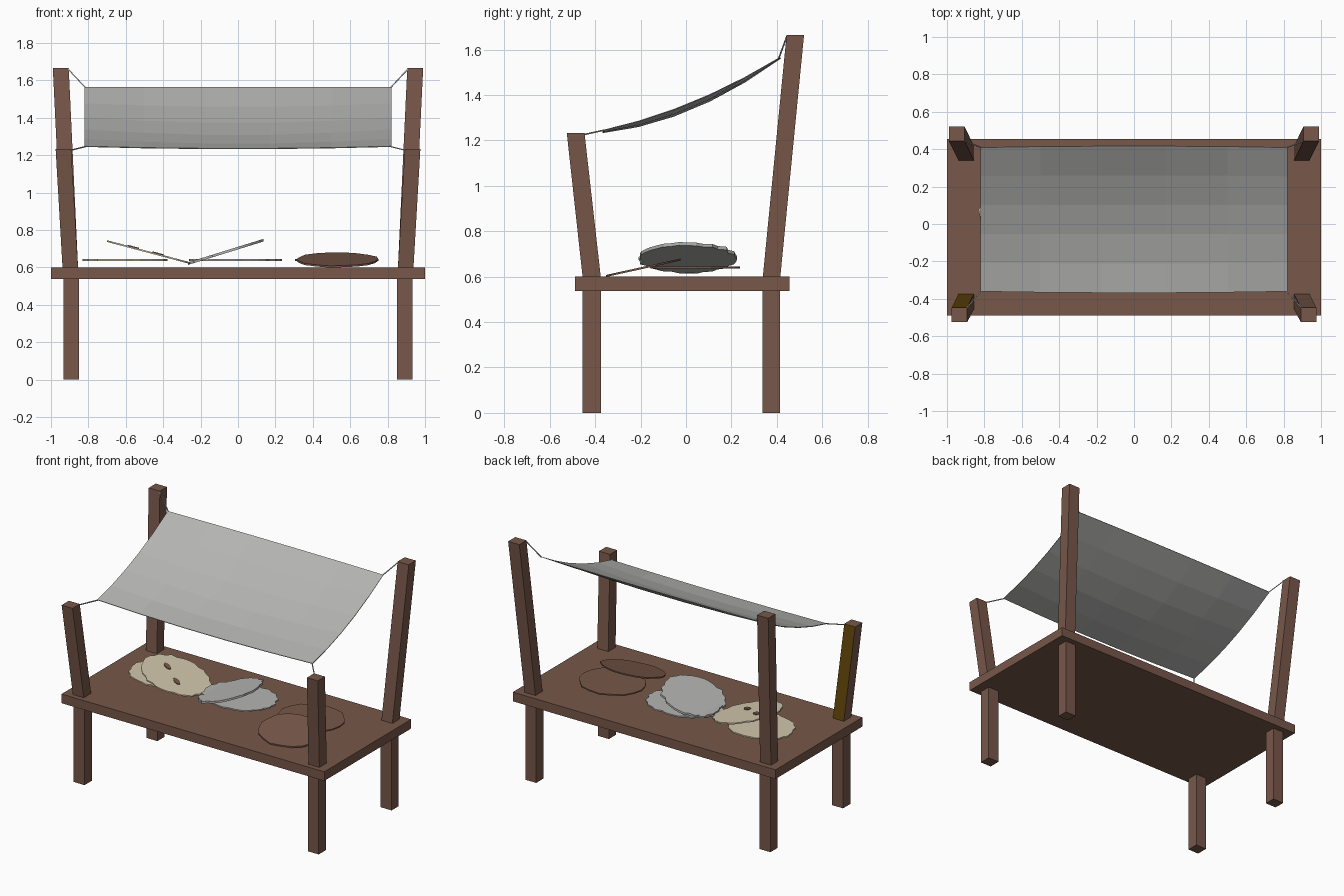
import bpy, bmesh, math, random
from mathutils import Vector

if "Cube" in bpy.data.objects:
    bpy.data.objects.remove(bpy.data.objects["Cube"])

random.seed(4)


def material(name, rgb):
    m = bpy.data.materials.new(name)
    m.diffuse_color = (*rgb, 1)
    m.use_nodes = True
    m.node_tree.nodes["Principled BSDF"].inputs["Base Color"].default_value = m.diffuse_color
    return m


WOOD = material("brown wood", (0.185, 0.095, 0.067))
OCHRE = material("dark ochre", (0.12, 0.06, 0.003))
CLOTH = material("pale grey", (0.46, 0.46, 0.45))
BONE = material("bone", (0.64, 0.57, 0.41))


def make(name, bm, *mats):
    bmesh.ops.recalc_face_normals(bm, faces=bm.faces)
    me = bpy.data.meshes.new(name)
    bm.to_mesh(me)
    bm.free()
    for m in mats:
        me.materials.append(m)
    ob = bpy.data.objects.new(name, me)
    bpy.context.collection.objects.link(ob)
    return ob


def loft(name, rings, *mats):
    """Closed solid between two rings of points."""
    bm = bmesh.new()
    a, b = [[bm.verts.new(p) for p in r] for r in rings]
    n = len(a)
    bm.faces.new(a[::-1])
    bm.faces.new(b)
    for i in range(n):
        j = (i + 1) % n
        bm.faces.new((a[i], a[j], b[j], b[i]))
    return make(name, bm, *mats)


def rect(x0, x1, y0, y1, z):
    return [(x0, y0, z), (x1, y0, z), (x1, y1, z), (x0, y1, z)]


def cord(name, p, q, r=0.004):
    p, q = Vector(p), Vector(q)
    u = (q - p).orthogonal().normalized() * r
    v = (q - p).normalized().cross(u)
    ring = [u, v, -u, -v]
    loft(name, [[p + d for d in ring], [q + d for d in ring]], CLOTH)


# Table top
loft("table_top", [rect(-1, 1, -0.49, 0.455, 0.537), rect(-1, 1, -0.49, 0.455, 0.6)], WOOD)

# Legs, leaning canopy posts and cords, mirrored left and right
for s, side in ((-1, "left"), (1, "right")):
    for end, y0, y1, t0, t1, xa, xb, top in (
            ("front", -0.455, -0.375, -0.525, -0.447, 0.892, 0.975, 1.232),
            ("back", 0.338, 0.415, 0.443, 0.52, 0.905, 0.99, 1.665)):
        loft(f"{end}_{side}_leg",
             [rect(s * 0.85, s * 0.933, y0, y1, 0), rect(s * 0.85, s * 0.933, y0, y1, 0.54)], WOOD)
        post = loft(f"{end}_{side}_post",
                    [rect(s * 0.855, s * 0.938, y0, y1, 0.595), rect(s * xa, s * xb, t0, t1, top)],
                    WOOD, OCHRE)
        # one post has an ochre rear face
        if s < 0 and end == "front":
            for f in post.data.polygons:
                if f.normal.y > 0.8:
                    f.material_index = 1
    cord(f"front_{side}_cord", (s * 0.895, -0.448, 1.226), (s * 0.815, -0.358, 1.246))
    cord(f"back_{side}_cord", (s * 0.908, 0.445, 1.66), (s * 0.815, 0.408, 1.56))

# Sagging cloth canopy
bm = bmesh.new()
xs = (-0.82, -0.5, -0.17, 0.17, 0.5, 0.82)
ROWS = 5
grid = []
for r in range(ROWS + 1):
    t = r / ROWS
    row = []
    for x in xs:
        mid = 1 - (x / 0.82) ** 2
        sag = 0.15 * t * (1 - t) + 0.1 * mid * t * (1 - t) + 0.012 * mid * (1 - t)
        y = -0.36 + 0.77 * t + 0.008 * mid * (2 * t - 1)
        row.append(bm.verts.new((x, y, 1.246 + 0.317 * t - sag)))
    grid.append(row)
for r in range(ROWS):
    for c in range(len(xs) - 1):
        bm.faces.new((grid[r][c], grid[r][c + 1], grid[r + 1][c + 1], grid[r + 1][c]))
canopy = make("cloth_canopy", bm, CLOTH)
mod = canopy.modifiers.new("thickness", "SOLIDIFY")
mod.thickness = 0.004
mod.offset = 0


def plate(name, c, rx, ry, slope, mat, n=36, jag=0.035, thick=0.009, turn=0.0):
    """Thin rough-edged slab centred at c, tilted by slope (dz/dx, dz/dy)."""
    low, high = [], []
    for i in range(n):
        a = 2 * math.pi * i / n
        k = 1 + random.uniform(-jag, jag) + (jag * 0.6 if i % 2 else -jag * 0.6)
        u, v = rx * k * math.cos(a), ry * k * math.sin(a)
        x = u * math.cos(turn) - v * math.sin(turn)
        y = u * math.sin(turn) + v * math.cos(turn)
        z = c[2] + slope[0] * x + slope[1] * y
        low.append((c[0] + x, c[1] + y, z - thick / 2))
        high.append((c[0] + x, c[1] + y, z + thick / 2))
    loft(name, [low, high], mat)


# Wares: a flat slab with a tilted one leaning over it, in three materials
FLAT = (0, 0)
plate("bone_mask_flat", (-0.60, 0.045, 0.64), 0.225, 0.185, FLAT, BONE)
plate("bone_mask_tilted", (-0.475, 0.0, 0.681), 0.222, 0.205, (-0.265, 0), BONE)
plate("grey_pelt_flat", (-0.015, 0.045, 0.64), 0.25, 0.19, FLAT, CLOTH)
plate("grey_pelt_tilted", (-0.065, 0.008, 0.683), 0.197, 0.213, (0.31, 0), CLOTH, thick=0.014)
plate("brown_hide_flat", (0.53, 0.045, 0.64), 0.22, 0.19, FLAT, WOOD, n=18, jag=0.025)
plate("brown_hide_tilted", (0.53, -0.185, 0.64), 0.218, 0.163, (0, 0.22), WOOD, n=18, jag=0.025)

# Eye marks on the tilted bone mask
for i, (x, y) in enumerate(((-0.56, 0.033), (-0.428, -0.055))):
    plate(f"mask_eye_{i + 1}", (x, y, 0.6875 - 0.265 * (x + 0.475)), 0.034, 0.018,
          (-0.265, 0), WOOD, n=10, jag=0.0, thick=0.006, turn=-0.5)
